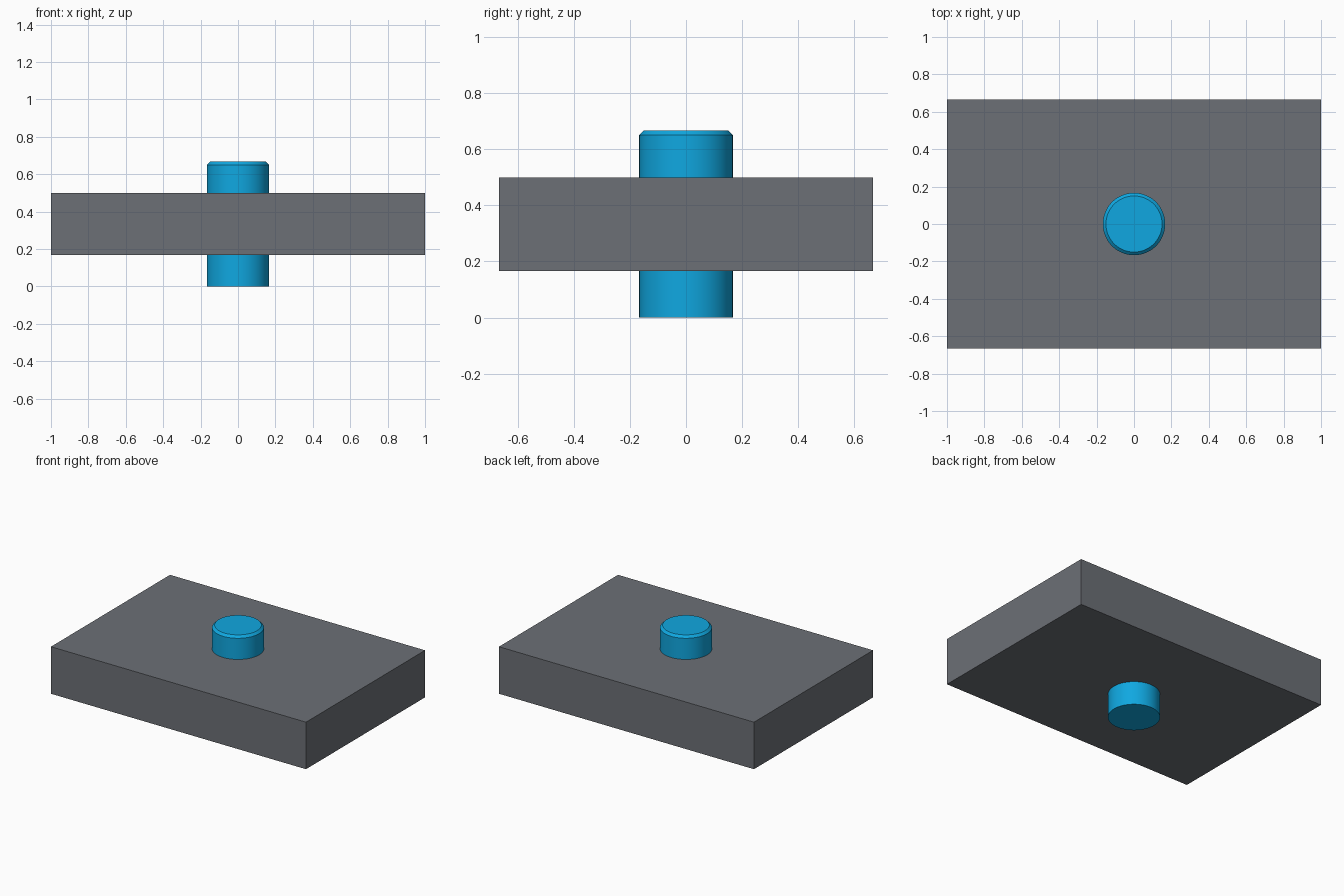
import bpy
import math

if "Cube" in bpy.data.objects:
    bpy.data.objects.remove(bpy.data.objects["Cube"])

R = 1 / 6          # pin radius
H = 2 / 3          # pin height
C = 1 / 60         # chamfer on the pin's top edge


def paint(obj, name, color):
    mat = bpy.data.materials.new(name)
    mat.diffuse_color = (*color, 1)
    mat.use_nodes = True
    mat.node_tree.nodes["Principled BSDF"].inputs["Base Color"].default_value = mat.diffuse_color
    obj.data.materials.append(mat)


def cylinder(name, radius, z0, z1):
    bpy.ops.mesh.primitive_cylinder_add(vertices=96, radius=radius, depth=z1 - z0,
                                        location=(0, 0, (z0 + z1) / 2))
    obj = bpy.context.object
    obj.name = name
    return obj


# Plate with a through hole
bpy.ops.mesh.primitive_cube_add(size=1, location=(0, 0, 1 / 3))
plate = bpy.context.object
plate.name = "plate"
plate.scale = (2, 4 / 3, 1 / 3)
bpy.ops.object.transform_apply(location=False, rotation=False, scale=True)
paint(plate, "dark_grey", (0.15, 0.16, 0.18))

hole = cylinder("hole_cutter", R, -0.1, 0.8)
cut = plate.modifiers.new("hole", 'BOOLEAN')
cut.operation = 'DIFFERENCE'
cut.solver = 'EXACT'
cut.object = hole
bpy.context.view_layer.objects.active = plate
bpy.ops.object.modifier_apply(modifier=cut.name)
bpy.data.objects.remove(hole)

# Pin through the plate, with its top edge chamfered
pin = cylinder("pin", R, 0, H)
weights = pin.data.attributes.new("bevel_weight_edge", 'FLOAT', 'EDGE')
for edge in pin.data.edges:
    if all(pin.data.vertices[v].co.z > 0 for v in edge.vertices):
        weights.data[edge.index].value = 1
bevel = pin.modifiers.new("chamfer", 'BEVEL')
bevel.limit_method = 'WEIGHT'
bevel.width = C
bevel.segments = 1
bpy.ops.object.modifier_apply(modifier=bevel.name)
bpy.ops.object.shade_smooth_by_angle(angle=math.radians(30))
paint(pin, "blue", (0.005, 0.39, 0.75))
